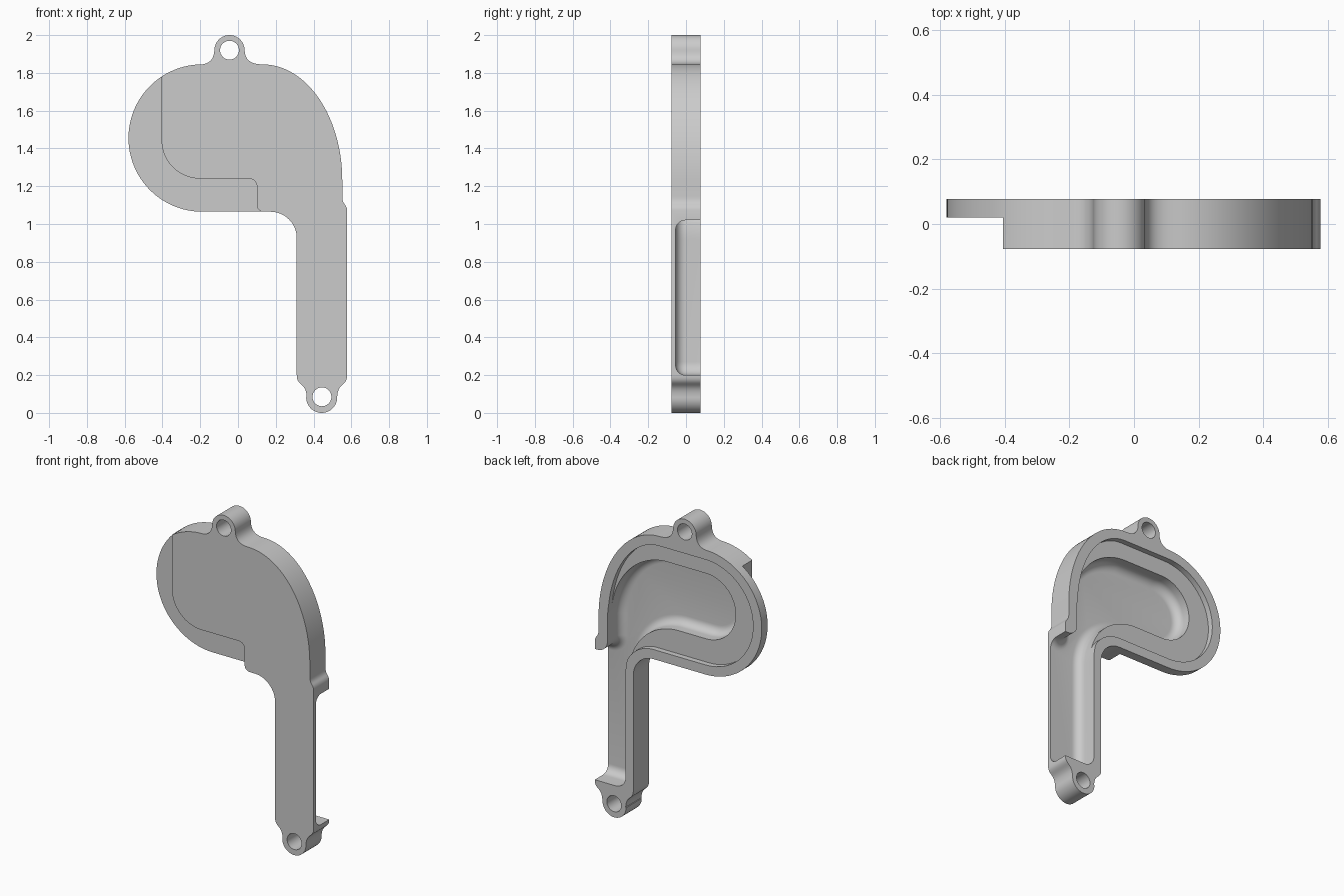
import bpy, bmesh, math
from mathutils import Vector

if "Cube" in bpy.data.objects:
    bpy.data.objects.remove(bpy.data.objects["Cube"])

FRONT, BACK = -0.077, 0.078      # overall thickness
STEP, LEDGE, FLOOR = 0.02, 0.043, -0.055
FILLET = 0.052

grey = bpy.data.materials.new("grey plastic")
grey.diffuse_color = (0.6, 0.6, 0.6, 1)
grey.use_nodes = True
grey.node_tree.nodes["Principled BSDF"].inputs["Base Color"].default_value = grey.diffuse_color


def arc(cx, cz, a, b, start, end, n=16):
    """Points on an elliptical arc in the x-z plane, angles in degrees."""
    out = []
    for i in range(n + 1):
        t = math.radians(start + (end - start) * i / n)
        out.append((cx + a * math.cos(t), cz + b * math.sin(t)))
    return out


def bezier(p0, p1, p2, p3, n=10):
    out = []
    for i in range(n + 1):
        t = i / n
        s = 1 - t
        w = (s**3, 3 * s * s * t, 3 * s * t * t, t**3)
        out.append(tuple(sum(k * p[j] for k, p in zip(w, (p0, p1, p2, p3))) for j in (0, 1)))
    return out


def clean(pts):
    out = []
    for p in pts:
        if not out or (Vector(p) - Vector(out[-1])).length > 1e-4:
            out.append(p)
    if (Vector(out[0]) - Vector(out[-1])).length < 1e-4:
        out.pop()
    return out


def inset(pts, d):
    """Move a clockwise outline inward by d."""
    out, n = [], len(pts)
    for i in range(n):
        p, q, r = (Vector(pts[(i + k) % n]) for k in (-1, 0, 1))
        u, v = (q - p).normalized(), (r - q).normalized()
        nu, nv = Vector((u.y, -u.x)), Vector((v.y, -v.x))
        out.append(tuple(q + (nu + nv) * d / (1 + nu.dot(nv))))
    return out


def loft(name, layers):
    """Closed solid through (y, outline) layers."""
    bm = bmesh.new()
    rings = [[bm.verts.new((x, y, z)) for x, z in pts] for y, pts in layers]
    n = len(rings[0])
    for r0, r1 in zip(rings, rings[1:]):
        for i in range(n):
            bm.faces.new((r0[i], r0[(i + 1) % n], r1[(i + 1) % n], r1[i]))
    bm.faces.new(rings[0])
    bm.faces.new(rings[-1])
    bmesh.ops.recalc_face_normals(bm, faces=bm.faces)
    me = bpy.data.meshes.new(name)
    bm.to_mesh(me)
    bm.free()
    ob = bpy.data.objects.new(name, me)
    bpy.context.collection.objects.link(ob)
    me.materials.append(grey)
    return ob


def prism(name, pts, y0, y1):
    pts = clean(pts)
    return loft(name, [(y0, pts), (y1, pts)])


# Cover outline, clockwise from the bottom of the round end
outline = arc(-0.19, 1.455, 0.39, 0.39, 270, 90, 48)
outline += bezier((-0.19, 1.845), (-0.145, 1.85), (-0.127, 1.88), (-0.125, 1.92))
outline += arc(-0.045, 1.92, 0.08, 0.08, 180, 0, 24)
outline += bezier((0.035, 1.92), (0.037, 1.88), (0.055, 1.845), (0.13, 1.845))
outline += arc(0.13, 1.23, 0.422, 0.615, 90, 0, 32)
outline += bezier((0.552, 1.15), (0.552, 1.10), (0.572, 1.11), (0.578, 1.075))
lug_side = bezier((0.578, 0.2), (0.578, 0.14), (0.53, 0.165), (0.525, 0.085), 14)
outline += lug_side + arc(0.443, 0.082, 0.082, 0.082, 0, -180, 24)
outline += [(0.889 - x, z) for x, z in reversed(lug_side)]
outline += arc(0.171, 0.925, 0.14, 0.14, 0, 90, 16)
cover = prism("cover", outline, FRONT, BACK)

# Stepped-back front of the round end
step = [(-0.405, 1.95)] + arc(-0.2, 1.445, 0.205, 0.205, 180, 270)
step += arc(0.06, 1.2, 0.04, 0.04, 90, 0, 8) + arc(0.135, 1.1, 0.035, 0.035, 180, 270, 8)
step += [(0.135, 0.9), (-0.8, 0.9), (-0.8, 1.95)]
cutters = [prism("step_cutter", step, -0.2, STEP)]

# Shallow ledge inside the back rim
ledge = arc(-0.19, 1.455, 0.33, 0.33, 270, 90, 40)
ledge += arc(0.13, 1.23, 0.357, 0.555, 90, 0, 32)
ledge += [(0.487, 0.6), (0.373, 0.6)] + arc(0.171, 0.925, 0.202, 0.2, 0, 90, 20)
cutters.append(prism("ledge_cutter", ledge, LEDGE, 0.2))

# Deep cavity with a filleted floor, open on the right of the stem
cavity = arc(-0.17, 1.475, 0.205, 0.205, 270, 90, 32)
cavity += arc(0.1, 1.23, 0.39, 0.45, 90, 0, 28)
cavity += arc(0.56, 1.09, 0.07, 0.07, 180, 270, 10)
cavity += [(0.75, 1.02), (0.75, 0.2)]
cavity += arc(0.435, 0.27, 0.07, 0.07, 270, 180, 10)
cavity += arc(0.02, 0.92, 0.345, 0.35, 0, 90, 24)
cavity = clean(cavity)
layers = [(0.2, cavity)]
for i in range(9):
    t = math.pi / 2 * i / 8
    layers.append((FLOOR + FILLET * (1 - math.sin(t)), inset(cavity, FILLET * (1 - math.cos(t)))))
cutters.append(loft("cavity_cutter", layers))

# Screw holes
for cx, cz in ((-0.045, 1.92), (0.4445, 0.085)):
    cutters.append(prism("hole_cutter", arc(cx, cz, 0.05, 0.05, 360, 0, 32), -0.2, 0.2))

bpy.context.view_layer.objects.active = cover
for c in cutters:
    mod = cover.modifiers.new(c.name, 'BOOLEAN')
    mod.operation, mod.solver, mod.object = 'DIFFERENCE', 'EXACT', c
    bpy.ops.object.modifier_apply(modifier=mod.name)
    bpy.data.objects.remove(c, do_unlink=True)

bpy.ops.object.select_all(action='DESELECT')
cover.select_set(True)
bpy.ops.object.shade_smooth_by_angle(angle=math.radians(30))
